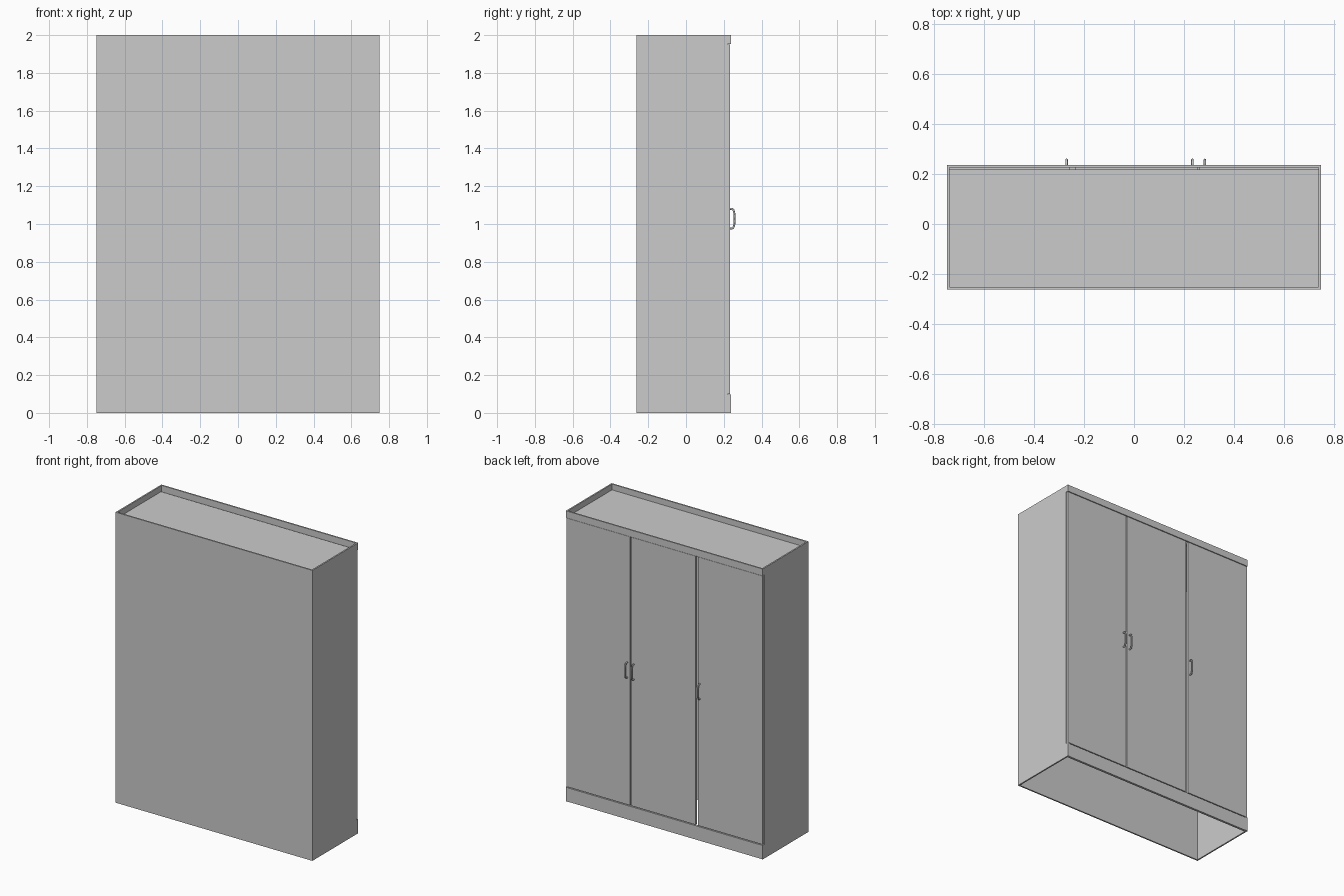
import bpy, bmesh
from mathutils import Vector

if "Cube" in bpy.data.objects:
    bpy.data.objects.remove(bpy.data.objects["Cube"])

BACK, FACE = -0.262, 0.237      # rear plane and frame face
DOOR_FACE = 0.234
T = 0.01                        # panel thickness


def box(name, x, y, z):
    """Axis aligned box from (min, max) pairs."""
    bm = bmesh.new()
    bmesh.ops.create_cube(bm, size=1)
    for v in bm.verts:
        v.co = Vector([(r[0] + r[1]) / 2 + c * (r[1] - r[0])
                       for c, r in zip(v.co, (x, y, z))])
    me = bpy.data.meshes.new(name)
    bm.to_mesh(me)
    bm.free()
    ob = bpy.data.objects.new(name, me)
    bpy.context.collection.objects.link(ob)
    return ob


def handle(name, x):
    """Bowed pull handle swept along a rounded path."""
    pts = [(0.232, 1.08), (0.246, 1.079), (0.255, 1.062), (0.257, 1.028),
           (0.255, 0.994), (0.246, 0.977), (0.232, 0.976)]
    cu = bpy.data.curves.new(name, 'CURVE')
    cu.dimensions = '3D'
    cu.bevel_depth = 0.005
    cu.bevel_resolution = 2
    cu.use_fill_caps = True
    sp = cu.splines.new('BEZIER')
    sp.resolution_u = 4
    sp.bezier_points.add(len(pts) - 1)
    for bp, (y, z) in zip(sp.bezier_points, pts):
        bp.co = (x, y, z)
        bp.handle_left_type = bp.handle_right_type = 'AUTO'
    ob = bpy.data.objects.new(name, cu)
    bpy.context.collection.objects.link(ob)


# Side panels, with thicker front feet below the doors
for label, s in (("left", -1), ("right", 1)):
    def span(a, b):
        return tuple(sorted((s * a, s * b)))
    box(label + "_side_panel", span(0.75 - T, 0.75), (BACK, 0.219), (0, 2))
    box(label + "_front_foot", span(0.733, 0.75), (0.219, FACE), (0, 0.098))

# Back panel, recessed top, top rail and plinth (underside is open)
box("back_panel", (-0.75 + T, 0.75 - T), (BACK, BACK + T), (0, 2))
box("top_panel", (-0.75 + T, 0.75 - T), (BACK + T, 0.219), (1.945, 1.96))
box("top_rail", (-0.75, 0.75), (FACE - T, FACE), (1.953, 2))
for s, label in ((-1, "left"), (1, "right")):
    x = sorted((s * 0.75, s * (0.75 - T)))
    box(label + "_rail_end", x, (0.219, FACE - T), (1.953, 2))
box("plinth", (-0.733, 0.733), (0.219, FACE - 0.002), (0, 0.095))

# Three doors
doors = (("left_door", -0.748, -0.256), ("middle_door", -0.236, 0.256),
         ("right_door", 0.262, 0.748))
for name, x0, x1 in doors:
    box(name, (x0, x1), (0.219, DOOR_FACE), (0.101, 1.95))

# Door handles
for name, x in (("left_handle", -0.27), ("middle_handle", 0.234),
                ("right_handle", 0.284)):
    handle(name, x)
